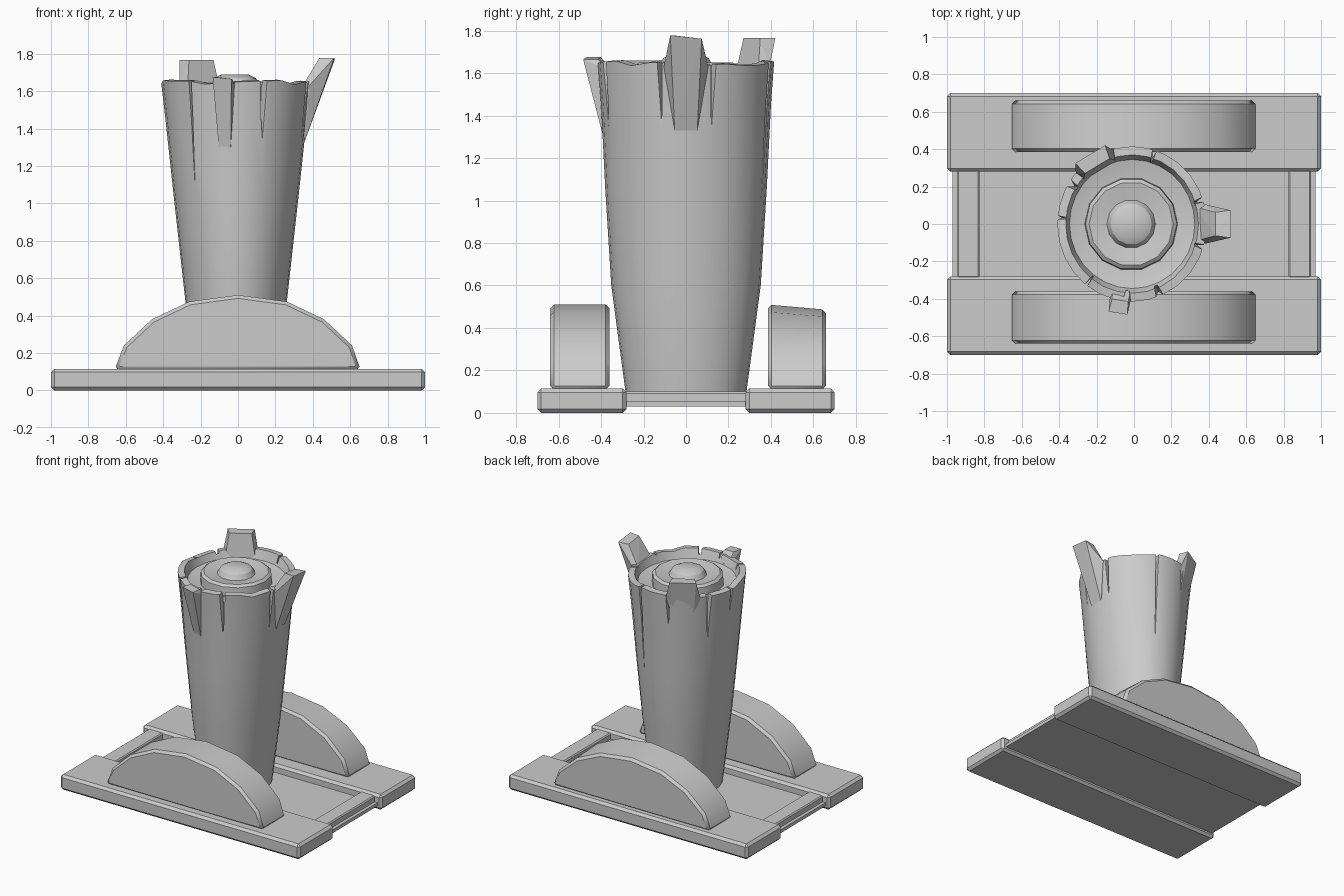
import bpy, bmesh, random
from math import sin, cos, pi, radians
from mathutils import Vector

random.seed(4)
if "Cube" in bpy.data.objects:
    bpy.data.objects.remove(bpy.data.objects["Cube"])

grey = bpy.data.materials.new("plain_grey")
grey.use_nodes = True
colour = (0.6, 0.6, 0.6, 1)
grey.diffuse_color = colour
grey.node_tree.nodes["Principled BSDF"].inputs["Base Color"].default_value = colour


def finish(name, bm, bevel=0.0, smooth=None):
    bmesh.ops.recalc_face_normals(bm, faces=bm.faces)
    mesh = bpy.data.meshes.new(name)
    bm.to_mesh(mesh)
    bm.free()
    obj = bpy.data.objects.new(name, mesh)
    bpy.context.collection.objects.link(obj)
    mesh.materials.append(grey)
    if bevel:
        mod = obj.modifiers.new("bevel", "BEVEL")
        mod.width = bevel
        mod.segments = 1
    if smooth:
        bpy.ops.object.select_all(action="DESELECT")
        obj.select_set(True)
        bpy.context.view_layer.objects.active = obj
        bpy.ops.object.shade_smooth_by_angle(angle=radians(smooth))
    return obj


def box(name, x, y, z, bevel=0.0):
    bm = bmesh.new()
    bmesh.ops.create_cube(bm, size=1)
    for v in bm.verts:
        v.co = [r[0] + (c + 0.5) * (r[1] - r[0]) for c, r in zip(v.co, (x, y, z))]
    return finish(name, bm, bevel)


def hull(name, points):
    bm = bmesh.new()
    for p in points:
        bm.verts.new(p)
    bmesh.ops.convex_hull(bm, input=bm.verts)
    bmesh.ops.dissolve_limit(bm, angle_limit=0.02, verts=bm.verts, edges=bm.edges)
    return finish(name, bm)


# Base: two long planks, a sunken panel and two cross bars
for side, tag in ((-1, "front"), (1, "back")):
    y = sorted((side * 0.7, side * 0.28))
    box(tag + "_plank", (-1, 1), y, (0, 0.115), 0.018)
box("centre_panel", (-0.97, 0.97), (-0.3, 0.3), (0.03, 0.055))
for side, tag in ((-1, "right"), (1, "left")):
    x = sorted((side * 0.825, side * 0.945))
    box(tag + "_cross_bar", x, (-0.29, 0.29), (0.04, 0.1), 0.008)

# Half-round supports on the planks
arch = [(-0.66, 0.11), (-0.61, 0.24), (-0.46, 0.38), (-0.26, 0.475), (0, 0.51),
        (0.26, 0.475), (0.46, 0.38), (0.61, 0.24), (0.655, 0.11)]


def support(name, y0, y1, drop):
    bm = bmesh.new()
    near = [bm.verts.new((x, y0, z)) for x, z in arch]
    far = [bm.verts.new((x, y1, z - drop * (z - 0.11))) for x, z in arch]
    bm.faces.new(near)
    bm.faces.new(far)
    for i in range(len(arch)):
        j = (i + 1) % len(arch)
        bm.faces.new((near[i], near[j], far[j], far[i]))
    finish(name, bm, 0.018, 32)


support("front_support", -0.36, -0.64, 0)
support("back_support", 0.385, 0.66, 0.06)

# Tapered trunk with a sunken top; rows are x radius, y radius, height
CX, CY = -0.01, 0.0
rows = [(0.22, 0.28, 0.04), (0.23, 0.285, 0.1), (0.285, 0.352, 0.6), (0.335, 0.38, 1.05),
        (0.378, 0.4, 1.45), (0.4, 0.415, 1.645), (0.355, 0.37, 1.65), (0.335, 0.345, 1.59),
        (0.25, 0.255, 1.57)]
SIDES = 28
bm = bmesh.new()
wobble = [random.uniform(-0.012, 0.014) for _ in range(SIDES)]
rings = []
for k, (rx, ry, z) in enumerate(rows):
    ring = []
    for i in range(SIDES):
        a = 2 * pi * i / SIDES
        lift = wobble[i] if k in (5, 6) else 0
        ring.append(bm.verts.new((CX + rx * cos(a), CY + ry * sin(a), z + lift)))
    rings.append(ring)
for low, high in zip(rings, rings[1:]):
    for i in range(SIDES):
        j = (i + 1) % SIDES
        bm.faces.new((low[i], low[j], high[j], high[i]))
bm.faces.new(rings[0])
bm.faces.new(rings[-1])
trunk = finish("trunk", bm, 0, 35)


# Points placed by angle around the trunk: angle, radius, height
def around(deg, r, z):
    return Vector((CX + r * cos(radians(deg)), CY + r * sin(radians(deg)), z))


# Splits in the bark: wedges cut out of the upper trunk
splits = [(-94, 4.5, 1.42), (-69, 4, 1.35), (106, 3, 1.42), (147, 4.5, 1.25),
          (73, 2, 0.95), (-127, 1.5, 0.95), (19, 3, 1.3), (-18, 3, 1.33), (175, 2.5, 1.45)]
for n, (deg, half, foot) in enumerate(splits):
    points = [around(deg, 0.37, foot), around(deg, 0.46, foot)]
    for r, w in ((0.345, half * 0.5), (0.47, half)):
        for s in (-w, w):
            points.append(around(deg + s, r, 1.75))
    cutter = hull("split_cutter_%d" % n, points)
    cutter.hide_render = True
    cutter.hide_viewport = True
    cutter.display_type = "WIRE"
    mod = trunk.modifiers.new("split", "BOOLEAN")
    mod.object = cutter
    mod.operation = "DIFFERENCE"
    mod.solver = "EXACT"


# Splinters leaning out of the rim: foot, rim and tip sections
def splinter(name, deg, foot, wide, tip_wide, top, lean, thick, slant=0.0):
    points = []
    for s in (-1, 1):
        points += [around(deg + s * wide * 0.55, 0.37, foot),
                   around(deg + s * wide, 0.35, 1.6),
                   around(deg + s * wide, 0.405, 1.63),
                   around(deg + s * tip_wide, lean, top - s * slant),
                   around(deg + s * tip_wide, lean - thick, top - s * slant)]
    hull(name, points)


splinter("left_splinter", 0, 1.33, 15, 8, 1.77, 0.53, 0.08, 0.008)
splinter("back_splinter", 121, 1.4, 17, 12, 1.765, 0.445, 0.075)
splinter("front_splinter", -99, 1.22, 8, 6, 1.67, 0.485, 0.07, 0.005)

# Heartwood: stepped disc in the sunken top
heart = [(0.25, 1.55), (0.245, 1.635), (0.225, 1.65), (0.13, 1.635), (0.11, 1.67), (0.07, 1.69)]
bm = bmesh.new()
rings = [[bm.verts.new((-0.015 + r * cos(2 * pi * i / 14), r * sin(2 * pi * i / 14), z))
          for i in range(14)] for r, z in heart]
for low, high in zip(rings, rings[1:]):
    for i in range(14):
        j = (i + 1) % 14
        bm.faces.new((low[i], low[j], high[j], high[i]))
bm.faces.new(rings[0])
bm.faces.new(rings[-1])
finish("heartwood", bm, 0, 28)
